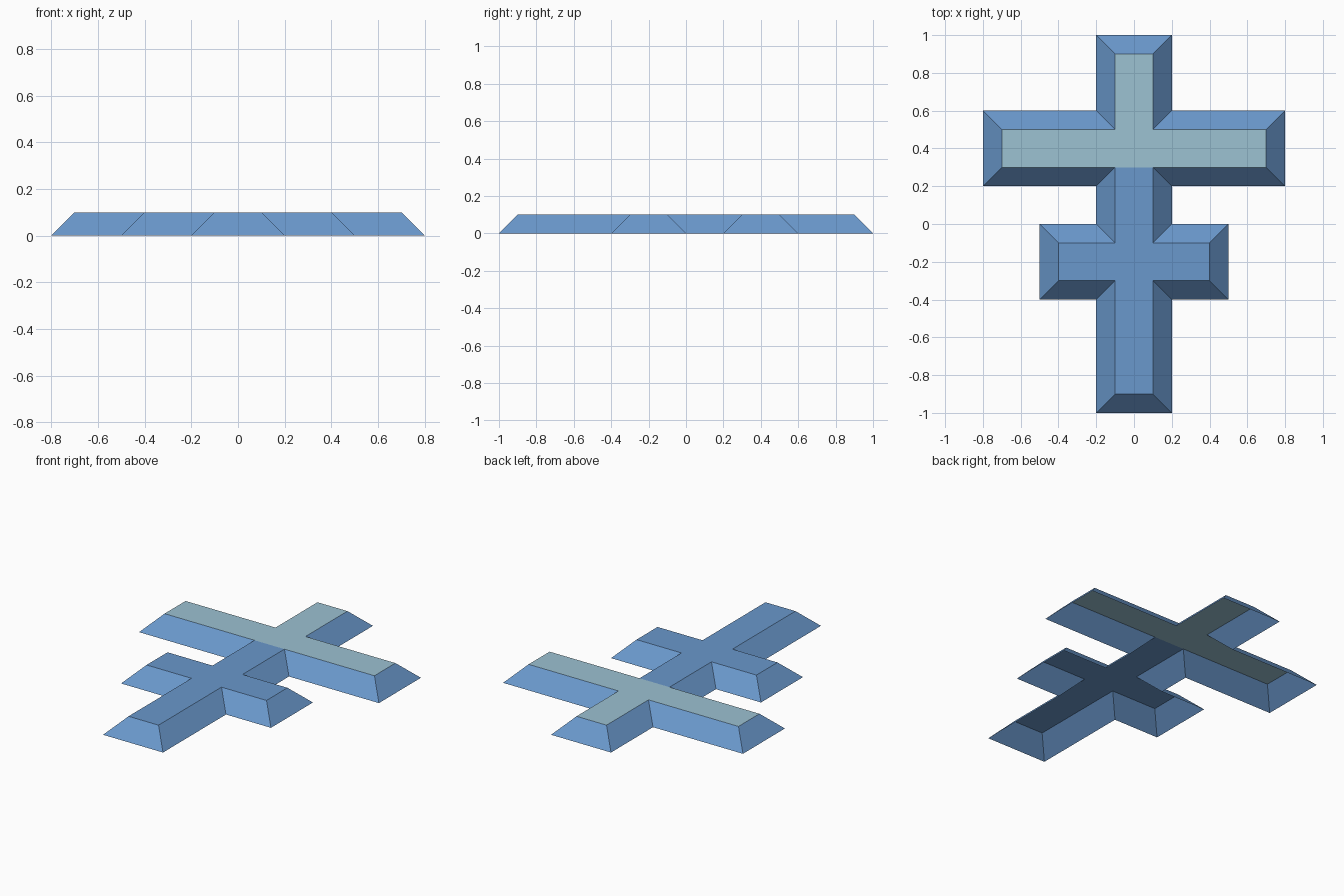
import bpy
import bmesh

if "Cube" in bpy.data.objects:
    bpy.data.objects.remove(bpy.data.objects["Cube"])

HEIGHT = 0.1
BEVEL = 0.1
# (half length, lower y, upper y) of the two cross bars
ARMS = [(0.5, -0.4, 0.0), (0.8, 0.2, 0.6)]


def outline(d):
    """Counter-clockwise double-barred outline, shrunk inwards by d."""
    w = 0.2 - d
    right = [(w, -1 + d)]
    for half, low, high in ARMS:
        right += [(w, low + d), (half - d, low + d),
                  (half - d, high - d), (w, high - d)]
    right.append((w, 1 - d))
    return right + [(-x, y) for x, y in reversed(right)]


def material(name, rgb):
    m = bpy.data.materials.new(name)
    m.diffuse_color = (*rgb, 1)
    m.use_nodes = True
    m.node_tree.nodes["Principled BSDF"].inputs["Base Color"].default_value = m.diffuse_color
    return m


bm = bmesh.new()
base = [bm.verts.new((x, y, 0)) for x, y in outline(0)]
top = [bm.verts.new((x, y, HEIGHT)) for x, y in outline(BEVEL)]

# sloping walls; the underside stays open
n = len(base)
for i in range(n):
    j = (i + 1) % n
    bm.faces.new((base[i], base[j], top[j], top[i]))

# flat top, split under the long bar
cap = bm.faces.new(top)
split_y = ARMS[1][1] + BEVEL
inner = [v for v in top
         if abs(v.co.y - split_y) < 1e-4 and abs(v.co.x) < 0.15]
bmesh.utils.face_split(cap, inner[0], inner[1])

# the upper part of the top is pale
bm.normal_update()
for f in bm.faces:
    if f.normal.z > 0.9 and f.calc_center_median().y > 0.3:
        f.material_index = 1

mesh = bpy.data.meshes.new("double_cross")
bm.to_mesh(mesh)
bm.free()
mesh.materials.append(material("blue", (0.144, 0.314, 0.604)))
mesh.materials.append(material("pale_grey_blue", (0.333, 0.539, 0.645)))
obj = bpy.data.objects.new("double_cross", mesh)
bpy.context.collection.objects.link(obj)
